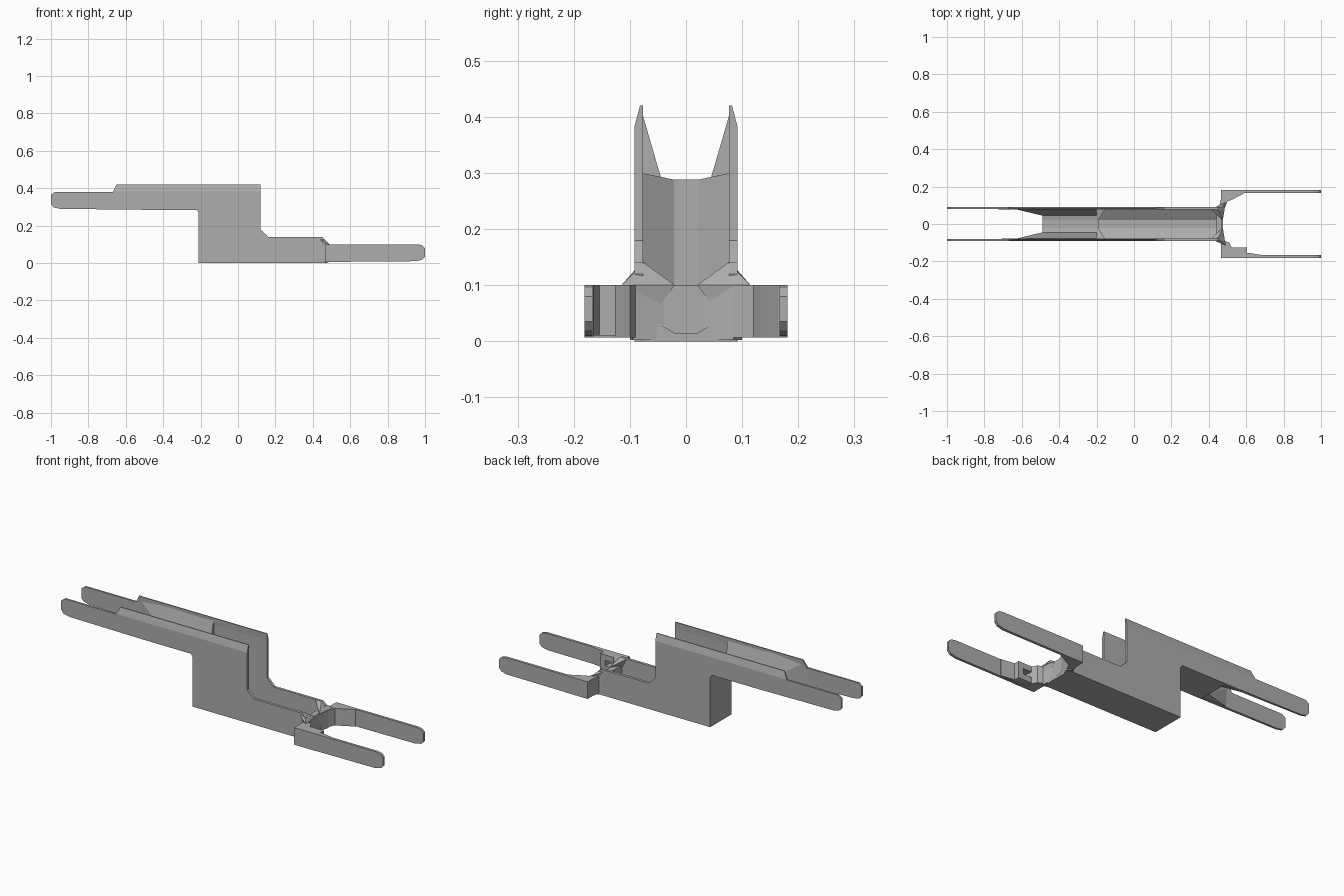
import bpy, bmesh
from mathutils import Vector

cube = bpy.data.objects.get("Cube")
if cube:
    bpy.data.objects.remove(cube)

grey = bpy.data.materials.new("plain grey")
grey.use_nodes = True
colour = (0.42, 0.42, 0.42, 1)
grey.diffuse_color = colour
grey.node_tree.nodes["Principled BSDF"].inputs["Base Color"].default_value = colour


def finish(name, bm):
    bmesh.ops.recalc_face_normals(bm, faces=bm.faces)
    mesh = bpy.data.meshes.new(name)
    bm.to_mesh(mesh)
    bm.free()
    mesh.materials.append(grey)
    obj = bpy.data.objects.new(name, mesh)
    bpy.context.collection.objects.link(obj)
    return obj


def extrude(outline, start, shift):
    """Solid from an outline of 3D points pushed along a vector."""
    bm = bmesh.new()
    face = bm.faces.new([bm.verts.new(Vector(p) + Vector(start)) for p in outline])
    moved = bmesh.ops.extrude_face_region(bm, geom=[face])["geom"]
    bmesh.ops.translate(bm, vec=shift, verts=[v for v in moved if isinstance(v, bmesh.types.BMVert)])
    return bm


def hull(name, points):
    bm = bmesh.new()
    for p in points:
        bm.verts.new(p)
    bmesh.ops.convex_hull(bm, input=bm.verts)
    return finish(name, bm)


# Stepped side plates, with the outer top edge thinned
PLATE = [(-1, .315), (-.985, .297), (-.95, .29), (-.5, .285), (-.22, .285), (-.21, .27),
         (-.21, 0), (.47, 0), (.47, .12), (.45, .14), (.16, .14), (.12, .18),
         (.12, .42), (-.65, .42), (-.67, .38), (-.98, .38), (-1, .365)]
for side, s in (("left", 1), ("right", -1)):
    bm = extrude([(x, 0, z) for x, z in PLATE], (0, s * .077, 0), (0, s * .015, 0))
    geom = bm.verts[:] + bm.edges[:] + bm.faces[:]
    bmesh.ops.bisect_plane(bm, geom=geom, plane_co=(0, 0, .382), plane_no=(0, 0, 1))
    for v in bm.verts:
        if v.co.z > .4:
            v.co.y = s * min(abs(v.co.y), .082)
        elif v.co.x < -.66:
            v.co.y = s * max(abs(v.co.y), .081)
    finish(side + "_side_plate", bm)

# Folded channel floor: flat centre strip, raised edges, flat underside
CENTRE = [(-.49, .288), (-.19, .288), (-.19, .015), (.475, .015)]
EDGE = [(-.49, .3), (-.155, .3), (-.155, .05), (.475, .05)]
UNDER = [(-.49, .285), (-.21, .285), (-.21, 0), (.475, 0)]
rails = [(-.08, EDGE), (-.021, CENTRE), (.021, CENTRE), (.08, EDGE), (.08, UNDER), (-.08, UNDER)]
bm = bmesh.new()
rings = [[bm.verts.new((path[i][0], y, path[i][1])) for y, path in rails] for i in range(len(UNDER))]
for a, b in zip(rings, rings[1:]):
    for i in range(len(rails)):
        j = (i + 1) % len(rails)
        bm.faces.new((a[i], a[j], b[j], b[i]))
bm.faces.new(rings[0])
bm.faces.new(rings[-1])
finish("channel_floor", bm)

# Fillets along the upper channel and gussets at the lower end
for side, s in (("left", 1), ("right", -1)):
    section = [(.079, .41), (.063, .33), (.045, .293), (.079, .288)]
    points = [(x, s * y, z) for x in (-.49, -.2) for y, z in section]
    points += [(-.65, s * .083, z) for z in (.29, .4)]
    hull(side + "_channel_fillet", points)
    hull(side + "_end_gusset", [(.41, s * .08, .14), (.45, s * .075, .14), (.475, s * .02, .1),
                                (.49, s * .115, .1), (.47, s * .08, .02)])

# End wall between the fork arms
extra = [(.44, -.09), (.465, -.1), (.485, -.095), (.472, -.04), (.47, .03),
         (.485, .085), (.465, .1), (.44, .09)]
finish("fork_end_wall", extrude([(x, y, 0) for x, y in extra], (0, 0, .002), (0, 0, .098)))

# Yoke blocks that carry the arms
YOKES = {
    "left_yoke": [(.465, .181), (.465, .135), (.455, .09), (.485, .085), (.5, .12),
                  (.53, .133), (.59, .165), (.6, .181)],
    "right_yoke": [(.465, -.181), (.465, -.09), (.485, -.09), (.51, -.1), (.525, -.13),
                   (.53, -.165), (.6, -.165), (.6, -.181)],
}
for name, plan in YOKES.items():
    finish(name, extrude([(x, y, 0) for x, y in plan], (0, 0, .007), (0, 0, .093)))

# Notched block inside the right arm
NOTCH = [(.525, .01), (.605, .01), (.605, .1), (.525, .1), (.525, .07), (.575, .07), (.575, .04), (.525, .04)]
finish("notched_block", extrude([(x, 0, z) for x, z in NOTCH], (0, -.168, 0), (0, .042, 0)))
hull("right_arm_taper", [(x, y, z) for z in (.01, .1)
                         for x, y in ((.6, -.17), (.6, -.153), (.68, -.165), (.68, -.17))])

# Fork arms with rounded tips
ARM = [(.58, .008), (.95, .01), (.985, .018), (1, .035), (1, .08), (.985, .095), (.96, .1), (.58, .1)]
for side, s in (("left", 1), ("right", -1)):
    finish(side + "_fork_arm", extrude([(x, 0, z) for x, z in ARM], (0, s * .167, 0), (0, s * .014, 0)))
